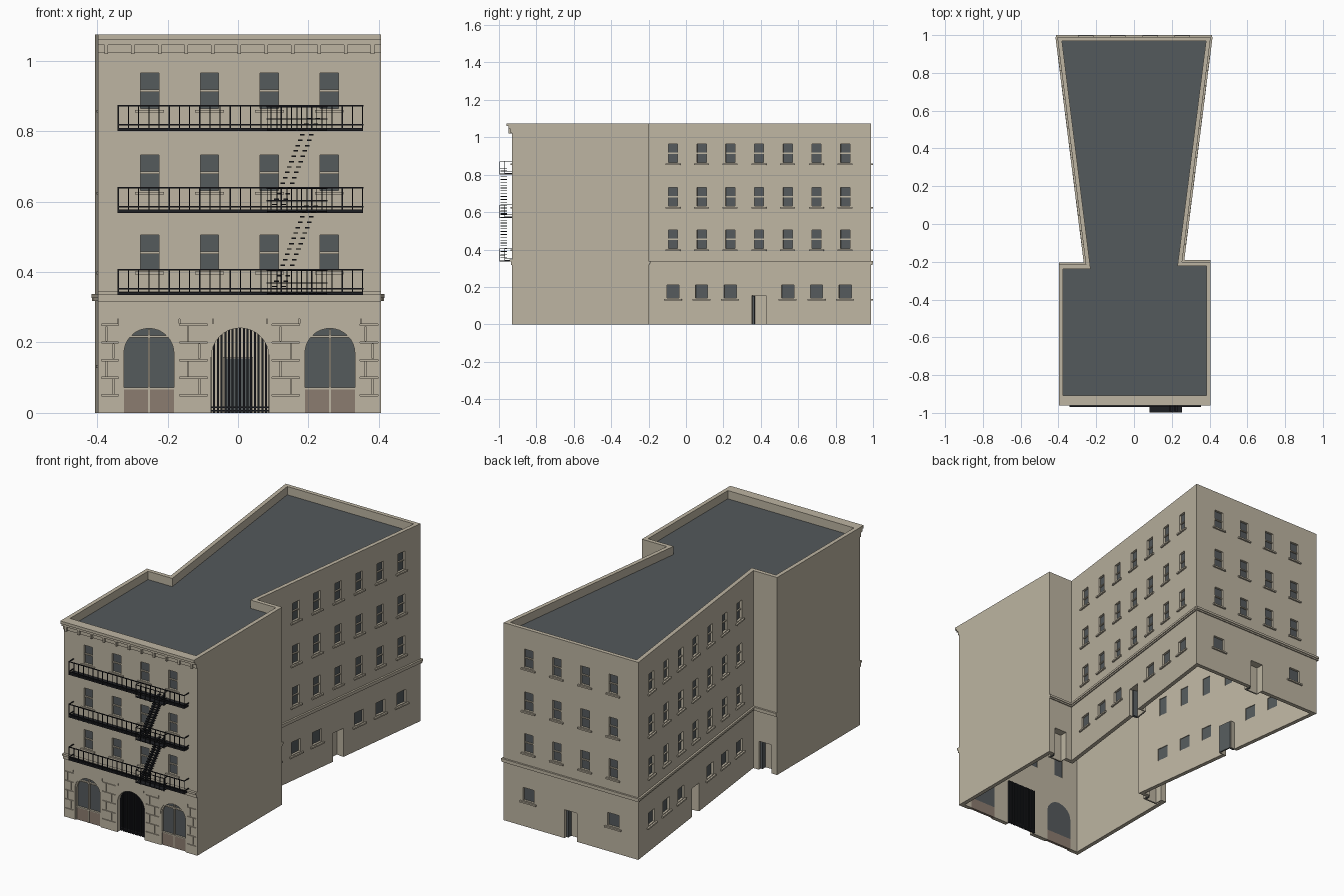
import bpy, bmesh, math
from mathutils import Matrix, Vector

cube = bpy.data.objects.get("Cube")
if cube:
    bpy.data.objects.remove(cube)


def material(name, rgb):
    m = bpy.data.materials.new(name)
    m.use_nodes = True
    m.diffuse_color = (*rgb, 1)
    m.node_tree.nodes["Principled BSDF"].inputs["Base Color"].default_value = (*rgb, 1)
    return m


STONE = material("beige stone", (0.51, 0.46, 0.36))
GLASS = material("grey glass", (0.09, 0.103, 0.108))
ROOF = material("slate roof", (0.088, 0.1, 0.106))
IRON = material("black iron", (0.012, 0.013, 0.016))
PANEL = material("brown panel", (0.26, 0.2, 0.16))

TOP, THICK, FRONT = 1.075, 0.022, -0.93
parts = {}


def part(name, mat=STONE):
    if name not in parts:
        parts[name] = (bmesh.new(), mat)
    return parts[name][0]


def box(bm, M, x0, x1, y0, y1, z0, z1):
    size = Matrix.Diagonal((x1 - x0, y1 - y0, z1 - z0, 1))
    mid = Matrix.Translation(((x0 + x1) / 2, (y0 + y1) / 2, (z0 + z1) / 2))
    bmesh.ops.create_cube(bm, size=1, matrix=M @ mid @ size)


def prism(bm, M, outline, y0, y1):
    """Extrude an (x, z) outline through the wall depth."""
    a = [bm.verts.new(M @ Vector((x, y0, z))) for x, z in outline]
    b = [bm.verts.new(M @ Vector((x, y1, z))) for x, z in outline]
    bm.faces.new(a)
    bm.faces.new(b[::-1])
    for i in range(len(a)):
        j = (i + 1) % len(a)
        bm.faces.new((a[i], b[i], b[j], a[j]))


def arch(cx, hw, base, top, steps=16):
    spring = top - hw
    curve = [(cx + hw * math.cos(math.pi * k / steps), spring + hw * math.sin(math.pi * k / steps))
             for k in range(steps + 1)]
    return [(cx - hw, base), (cx + hw, base)] + curve


# Footprint, counter-clockwise from the front right corner of the plan
plan = [Vector(p) for p in ((-.398, FRONT), (.406, FRONT), (.406, -.2), (.255, -.2),
                            (.406, .99), (-.406, .99), (-.255, -.215), (-.398, -.215))]
N = len(plan)


def inset(t):
    out = []
    for i, p in enumerate(plan):
        d0 = (p - plan[i - 1]).normalized()
        d1 = (plan[(i + 1) % N] - p).normalized()
        n0, n1 = Vector((-d0.y, d0.x)), Vector((-d1.y, d1.x))
        out.append(p + (n0 + n1) * t / (1 + n0.dot(n1)))
    return out


def frame(i):
    """Wall frame: x along the wall, y inward, origin at its foot midpoint."""
    p, q = plan[i], plan[(i + 1) % N]
    d, mid = (q - p).normalized(), (p + q) / 2
    M = Matrix.Translation((mid.x, mid.y, 0)) @ Matrix.Rotation(math.atan2(d.y, d.x), 4, "Z")
    return M, d, mid, (q - p).length


# Hollow wall shell with parapet
shell = part("walls")
inner = inset(THICK)
rings = [[shell.verts.new((p.x, p.y, z)) for p in loop]
         for loop, z in ((plan, 0), (plan, TOP), (inner, TOP), (inner, 0))]
for r in range(4):
    for i in range(N):
        j, s = (i + 1) % N, (r + 1) % 4
        shell.faces.new((rings[r][i], rings[r][j], rings[s][j], rings[s][i]))

# Roof deck below the parapet
deck = part("roof_deck", ROOF)
face = deck.faces.new([deck.verts.new((p.x, p.y, 1.03)) for p in inset(THICK - .002)])
ext = bmesh.ops.extrude_face_region(deck, geom=[face])
bmesh.ops.translate(deck, vec=(0, 0, -.015),
                    verts=[v for v in ext["geom"] if isinstance(v, bmesh.types.BMVert)])

cut = part("opening_cutter")


def window(M, x, z0, z1, w, rail=True):
    h = w / 2
    box(cut, M, x - h, x + h, -.05, .06, z0, z1)
    box(part("window_glass", GLASS), M, x - h - .002, x + h + .002, .012, .018, z0 - .002, z1 + .002)
    f = part("window_frames")
    if rail:
        m = (z0 + z1) / 2
        box(f, M, x - h, x + h, .005, .013, m - .003, m + .003)
    box(part("window_sills"), M, x - h - .015, x + h + .015, -.009, .01, z0 - .012, z0 - .004)


def door(M, x, w=.076, top=.155):
    h = w / 2
    box(cut, M, x - h, x + h, -.05, .06, -.05, top)
    j = part("door_jambs")
    for s in (-1, 1):
        box(j, M, x + s * (h + .002) - .002, x + s * (h + .002) + .002, .015, .048, 0, top)
    box(j, M, x - h - .004, x + h + .004, .015, .048, top, top + .004)
    box(j, M, x - h, x + h, .042, .046, 0, top)
    leaf = part("door_leaves", GLASS)
    box(leaf, M, x - h, x + h, .046, .05, 0, top)
    box(leaf, M, x - h, x - h + .011, .016, .042, 0, top - .004)


ROWS = ((.405, .505), (.632, .732), (.865, .965))
F = Matrix.Translation((.004, FRONT, 0))
BACK = frame(4)[0]
COLUMNS = (-.255, -.085, .085, .255)

# Front and back windows
for M in (F, BACK):
    for x in COLUMNS:
        for z0, z1 in ROWS:
            window(M, x, z0, z1, .052)
for x in (-.255, .255):
    window(BACK, x, .14, .21, .068, False)
door(BACK, 0)

# Splayed side walls
for i in (3, 5):
    M, d, mid, length = frame(i)
    for k in range(7):
        s = (-.07 + k * .1535 - mid.y) / d.y
        for z0, z1 in ROWS:
            window(M, s, z0, z1, .05)
        if k == 3:
            door(M, s)
        else:
            window(M, s, .14, .21, .066, False)

# Doors in the notches, belt course round the rear
for i in (2, 6):
    door(frame(i)[0], 0)
for i in (2, 3, 4, 5, 6):
    M, d, mid, length = frame(i)
    e = length / 2 + (.008 if i == 4 else 0)
    box(part("rear_belt"), M, -e, e, -.006, .004, .318, .326)
    box(part("rear_belt"), M, -e, e, -.01, .004, .326, .338)

# Front belt and cornice
W = Matrix.Translation((.004, FRONT, 0))
for y, z0, z1 in ((-.006, .316, .335), (-.014, .335, .346)):
    box(part("front_belt"), W, -.402, .402, y, .004, z0, z1)
for y, z0, z1 in ((-.008, 1.022, 1.045), (-.02, 1.045, 1.06), (-.03, 1.06, TOP)):
    box(part("cornice"), W, -.402, .402, y, .004, z0, z1)
for k in range(11):
    x = -.378 + k * .0756
    box(part("cornice_brackets"), W, x - .005, x + .005, -.02, .004, 1.02, 1.046)

# Arched shop windows
for cx in (-.257, .257):
    outer, small = arch(cx, .078, -.03, .247), arch(cx, .071, 0, .24)
    prism(cut, F, outer, -.05, .06)
    prism(part("shop_glass", GLASS), F, arch(cx, .079, .06, .248), .016, .022)
    box(part("shop_panels", PANEL), F, cx - .078, cx + .078, .008, .022, 0, .07)
    f = part("shop_frames")
    ring = [arch(cx, .078, 0, .247), small]
    for y0 in (.004,):
        a, b = [[[f.verts.new(F @ Vector((x, y, z))) for x, z in o] for o in ring] for y in (y0, .018)]
        for i in range(1, len(small)):
            j = (i + 1) % len(small)
            for q in ((a[0], a[1]), (a[1], b[1]), (b[1], b[0]), (b[0], a[0])):
                f.faces.new((q[0][i], q[0][j], q[1][j], q[1][i]))
    box(f, F, cx - .003, cx + .003, .005, .018, 0, .238)
    box(f, F, cx - .066, cx + .066, .005, .018, .214, .22)
    box(f, F, cx - .072, cx + .072, .005, .018, .067, .072)

# Barred gate in the middle arch
prism(cut, F, arch(.002, .082, -.03, .241), -.05, .06)
gate = part("gate_bars", IRON)
for k in range(17):
    x = .002 - .084 + k * .0105
    box(gate, F, x - .0028, x + .0028, .024, .034, 0, .25)
for z in (.004, .014, .246):
    box(gate, F, -.084, .088, .026, .032, z, z + .004)

# Rusticated stone joints
joints = part("joint_cutter")
PIERS = ((-.392, -.343), (-.17, -.09), (.093, .17), (.343, .394))
for n in range(1, 6):
    z = n * .05
    for a, b in PIERS:
        box(joints, F, a, b, -.02, .005, z - .002, z + .002)
        if n < 5:
            t = (.3, .7)[n % 2]
            x = a + (b - a) * t
            box(joints, F, x - .0015, x + .0015, -.02, .005, z + .004, z + .046)
for x in (-.345, -.17, -.075, .078, .17, .345):
    box(joints, F, x - .0015, x + .0015, -.02, .005, .254, .267)

# Fire escape: balconies, railings, stair landings
G = Matrix.Identity(4)
L, R, OUT, FAR = -.34, .354, -.968, -.998
SL, SR = .083, .252
for z in (.335, .568, .8):
    floor, rail = part("balcony_floors", IRON), part("balcony_railings", IRON)
    box(floor, G, L, R, OUT, FRONT, z, z + .009)
    box(floor, G, SL, SR, FAR, OUT, z + .002, z + .006)
    for h in (.016, .07):
        box(rail, G, L, R, OUT - .002, OUT + .002, z + h, z + h + .004)
        for x in (L, R):
            box(rail, G, x - .002, x + .002, OUT, FRONT, z + h, z + h + .004)
    for k in range(25):
        x = L + (R - L) * k / 24
        box(rail, G, x - .0016, x + .0016, OUT - .0016, OUT + .0016, z, z + .072)
    for h in (.033, .068):
        box(rail, G, SL, SR, FAR, FAR + .003, z + h, z + h + .003)
        for x in (SL, SR):
            box(rail, G, x - .0015, x + .0015, FAR, OUT, z + h, z + h + .003)
    for k in range(7):
        x = SL + (SR - SL) * k / 6
        box(rail, G, x - .0012, x + .0012, FAR, FAR + .003, z, z + .07)

# Stair flights between balconies
for z in (.345, .578):
    for k in range(17):
        h = .012 + k * .0152
        x = .092 + h * .4
        for dx in (0, .026):
            box(part("stair_treads", IRON), G, x + dx, x + dx + .013, -.992, -.956, z + h, z + h + .004)

# Turn the parts into objects
objects = {}
for name, (bm, mat) in parts.items():
    bmesh.ops.recalc_face_normals(bm, faces=bm.faces)
    mesh = bpy.data.meshes.new(name)
    bm.to_mesh(mesh)
    bm.free()
    mesh.materials.append(mat)
    objects[name] = bpy.data.objects.new(name, mesh)
    bpy.context.collection.objects.link(objects[name])

# Cut the openings and joints into the walls
walls = objects["walls"]
for name in ("opening_cutter", "joint_cutter"):
    mod = walls.modifiers.new(name, "BOOLEAN")
    mod.operation, mod.solver, mod.object = "DIFFERENCE", "EXACT", objects[name]
    objects[name].hide_render = True
bpy.context.view_layer.objects.active = walls
for mod in list(walls.modifiers):
    bpy.ops.object.modifier_apply(modifier=mod.name)
for name in ("opening_cutter", "joint_cutter"):
    bpy.data.objects.remove(objects[name])
